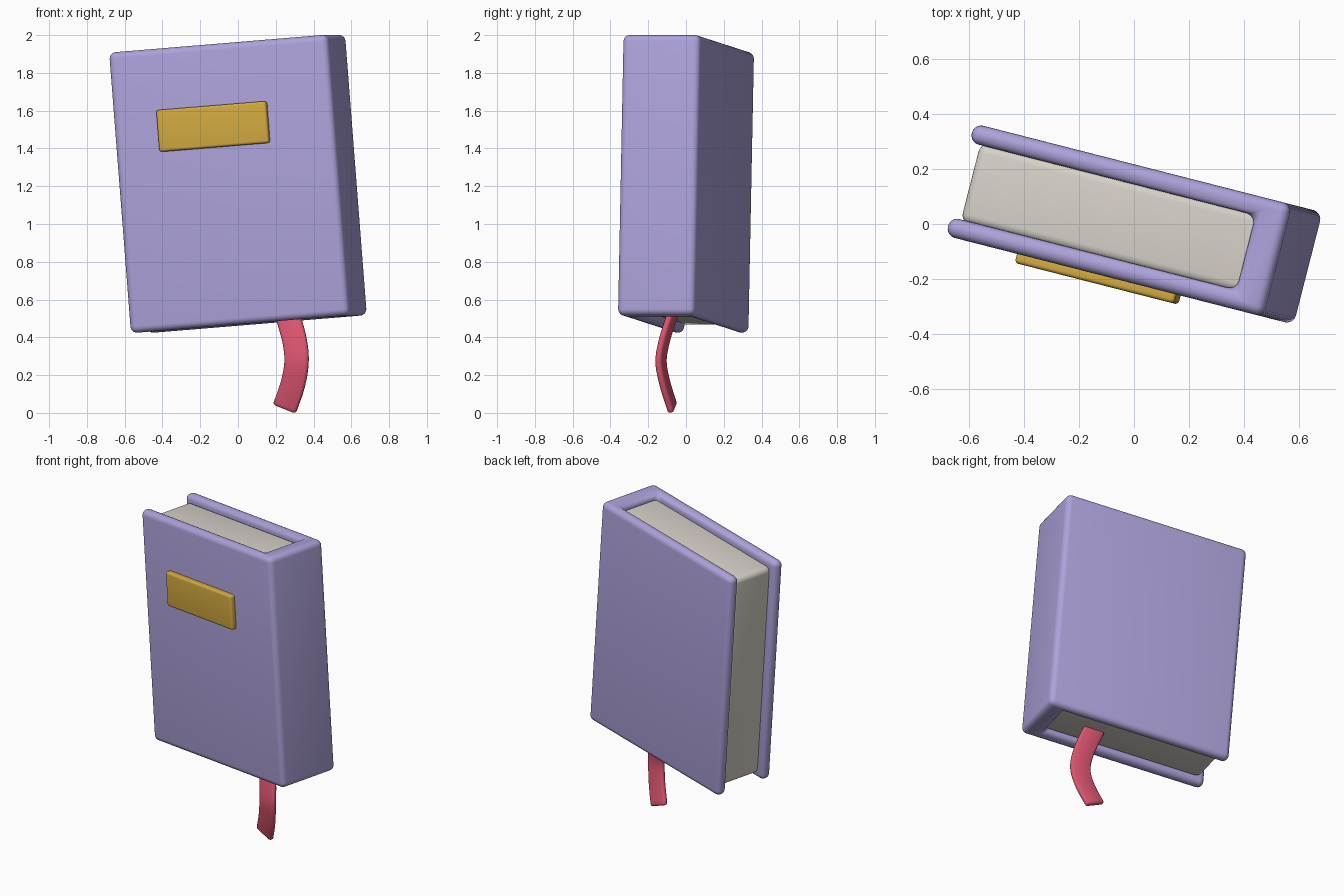
import bpy, bmesh, math
from mathutils import Vector, Matrix

if "Cube" in bpy.data.objects:
    bpy.data.objects.remove(bpy.data.objects["Cube"], do_unlink=True)


def material(name, rgb):
    m = bpy.data.materials.new(name)
    m.use_nodes = True
    m.diffuse_color = (*rgb, 1)
    m.node_tree.nodes["Principled BSDF"].inputs["Base Color"].default_value = (*rgb, 1)
    return m


PURPLE = material("lavender cover", (0.42, 0.36, 0.70))
GOLD = material("gold", (0.64, 0.40, 0.05))
PAPER = material("paper", (0.68, 0.64, 0.58))
RED = material("ribbon red", (0.70, 0.09, 0.16))

# Pose shared by all book parts: turned about the vertical, then leaning sideways
POSE = (Matrix.Translation((0, 0, 1.2125))
        @ Matrix.Rotation(-0.25, 4, 'Z') @ Matrix.Rotation(-0.08, 4, 'Y'))


def finish(bm, name, mat, bevel=0, pose=None):
    bmesh.ops.recalc_face_normals(bm, faces=bm.faces)
    mesh = bpy.data.meshes.new(name)
    bm.to_mesh(mesh)
    bm.free()
    mesh.materials.append(mat)
    ob = bpy.data.objects.new(name, mesh)
    bpy.context.collection.objects.link(ob)
    if pose:
        ob.matrix_world = pose
    if bevel:
        b = ob.modifiers.new("Rounded edges", 'BEVEL')
        b.width, b.segments, b.limit_method = bevel, 5, 'ANGLE'
    bpy.ops.object.select_all(action='DESELECT')
    ob.select_set(True)
    bpy.context.view_layer.objects.active = ob
    if bevel:
        bpy.ops.object.modifier_apply(modifier="Rounded edges")
    bpy.ops.object.shade_smooth_by_angle(angle=math.radians(40))
    return ob


def extrusion(name, outline, bottom, top, mat, bevel):
    """Extrude a plan outline upwards and round its edges."""
    bm = bmesh.new()
    face = bm.faces.new([bm.verts.new((x, y, bottom)) for x, y in outline])
    new = bmesh.ops.extrude_face_region(bm, geom=[face])["geom"]
    bmesh.ops.translate(bm, vec=(0, 0, top - bottom),
                        verts=[v for v in new if isinstance(v, bmesh.types.BMVert)])
    return finish(bm, name, mat, bevel, POSE)


def rectangle(x0, x1, y0, y1):
    return [(x0, y0), (x1, y0), (x1, y1), (x0, y1)]


# Cover: two boards and the spine as one C-shaped wrap
W, D, H, BOARD, SPINE = 0.60, 0.211, 0.745, 0.071, 0.12
inner = D - BOARD
extrusion("cover", [(-W, -D), (W, -D), (W, D), (-W, D), (-W, inner),
                    (W - SPINE, inner), (W - SPINE, -inner), (-W, -inner)],
          -H, H, PURPLE, 0.034)

# Page block, set back from the board edges
extrusion("pages", rectangle(-0.563, 0.52, -inner - 0.01, inner + 0.01),
          -0.705, 0.705, PAPER, 0.035)

# Raised title plate on the front board
extrusion("title_plate", rectangle(-0.355, 0.247, -0.245, -0.2), 0.198, 0.42, GOLD, 0.014)

# Bookmark ribbon: flat rounded section swept along a gentle curve
path = [Vector(p) for p in ((0.235, -0.045, 0.60), (0.268, -0.078, 0.50), (0.30, -0.115, 0.38),
                            (0.31, -0.132, 0.27), (0.29, -0.11, 0.15), (0.246, -0.07, 0.022))]


def spline(t):
    i = min(int(t), len(path) - 2)
    f = t - i
    b, c = path[i], path[i + 1]
    a = path[i - 1] if i else 2 * b - c
    d = path[i + 2] if i + 2 < len(path) else 2 * c - b
    return 0.5 * (2 * b + (c - a) * f + (2 * a - 5 * b + 4 * c - d) * f ** 2
                  + (3 * b - a - 3 * c + d) * f ** 3)


half, r, steps, sides = 0.048, 0.018, 30, 16
end = len(path) - 1
across = Vector((math.cos(0.25), -math.sin(0.25), 0))
stations = [(end * i / steps, 1.0) for i in range(steps)]
stations += [(end - 0.1 * (1 - s), math.sqrt(1 - 0.8 * s * s)) for s in (0.25, 0.5, 0.75, 1)]
bm = bmesh.new()
rings = []
for t, shrink in stations:
    tangent = (spline(t) - spline(t - 0.01) if t > 0.02 else spline(0.01) - spline(0)).normalized()
    side = (across - tangent * across.dot(tangent)).normalized()
    depth = tangent.cross(side)
    ring = []
    for k in range(sides):
        a = 2 * math.pi * (k + 0.5) / sides
        shift = math.copysign(half, math.cos(a))
        ring.append(bm.verts.new(spline(t) + side * (shift + r * shrink * math.cos(a))
                                 + depth * r * shrink * math.sin(a)))
    rings.append(ring)
for p, q in zip(rings, rings[1:]):
    for k in range(sides):
        n = (k + 1) % sides
        bm.faces.new((p[k], p[n], q[n], q[k]))
bm.faces.new(rings[0])
bm.faces.new(rings[-1])
finish(bm, "bookmark_ribbon", RED)
